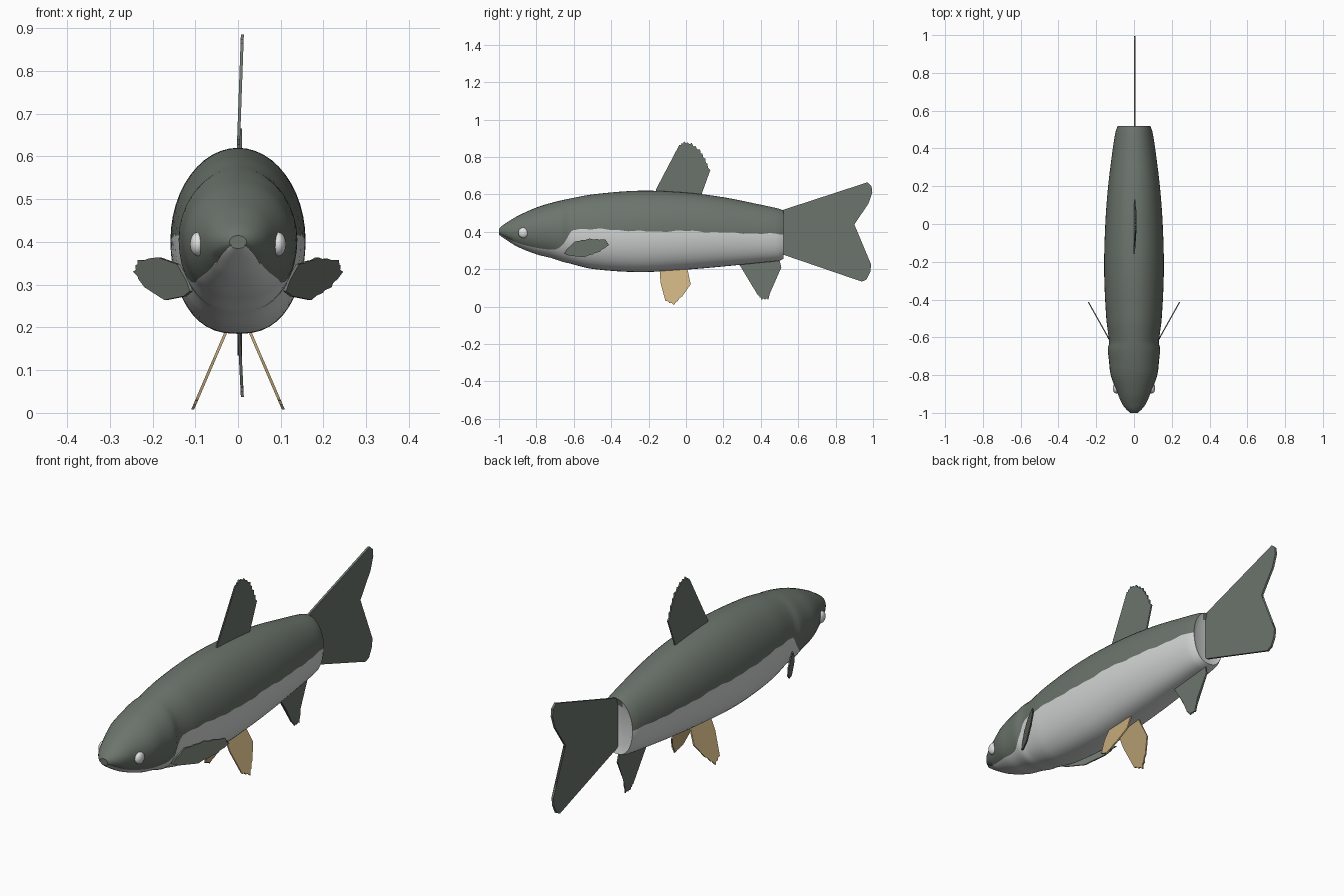
import bpy, bmesh, math
from mathutils import Vector

cube = bpy.data.objects.get("Cube")
if cube:
    bpy.data.objects.remove(cube, do_unlink=True)


def material(name, rgb):
    m = bpy.data.materials.new(name)
    m.use_nodes = True
    m.diffuse_color = (*rgb, 1)
    bsdf = m.node_tree.nodes["Principled BSDF"]
    bsdf.inputs["Base Color"].default_value = (*rgb, 1)
    bsdf.inputs["Roughness"].default_value = 0.7
    return m


DARK = material("grey_green", (0.15, 0.175, 0.15))
PALE = material("pale_belly", (0.65, 0.67, 0.66))
TAN = material("tan_fin", (0.58, 0.42, 0.21))
WHITE = material("eye_white", (0.75, 0.76, 0.76))


def finish(bm, name, mats, smooth=False):
    bmesh.ops.recalc_face_normals(bm, faces=bm.faces)
    mesh = bpy.data.meshes.new(name)
    bm.to_mesh(mesh)
    bm.free()
    obj = bpy.data.objects.new(name, mesh)
    bpy.context.collection.objects.link(obj)
    for m in mats:
        mesh.materials.append(m)
    if smooth:
        bpy.ops.object.select_all(action="DESELECT")
        obj.select_set(True)
        bpy.context.view_layer.objects.active = obj
        bpy.ops.object.shade_smooth_by_angle(angle=math.radians(40))
    return obj


def sample(rows, y):
    """Smooth interpolation of every column of rows at position y."""
    last = len(rows) - 1
    i = max(k for k in range(last) if k == 0 or rows[k][0] <= y)
    a, b = rows[i], rows[i + 1]
    before, after = rows[max(i - 1, 0)], rows[min(i + 2, last)]
    d = b[0] - a[0]
    t = (y - a[0]) / d
    out = []
    for c in range(1, len(a)):
        m0 = (b[c] - before[c]) / (b[0] - before[0]) * d
        m1 = (after[c] - a[c]) / (after[0] - a[0]) * d
        out.append((2*t**3 - 3*t*t + 1) * a[c] + (t**3 - 2*t*t + t) * m0
                   + (3*t*t - 2*t**3) * b[c] + (t**3 - t*t) * m1)
    return out


# Body sections: y, belly height, back height, half width
SECTIONS = [
    (-1, .385, .415, .02), (-.98, .37, .435, .042), (-.95, .35, .455, .064),
    (-.9, .32, .485, .086), (-.8, .28, .53, .123), (-.72, .26, .555, .133),
    (-.66, .24, .57, .139), (-.63, .233, .576, .132), (-.5, .202, .6, .147),
    (-.25, .185, .62, .158), (0, .198, .61, .152), (.2, .215, .585, .137),
    (.4, .235, .545, .112), (.5, .246, .523, .095), (.52, .255, .515, .085)]
# Lower edge of the dark back and gill covers: y, height
EDGE = [(-1, .392), (-.95, .364), (-.9, .34), (-.8, .315), (-.7, .306),
        (-.66, .33), (-.63, .375), (-.61, .408), (-.5, .415), (-.2, .402),
        (0, .405), (.2, .396), (.52, .388)]


# Body: rings that follow the colour edge, so it stays a clean line
def build_body():
    bm = bmesh.new()
    half, steps = 24, 90
    rings = []
    for i in range(steps + 1):
        y = -1 + 1.52 * (i / steps) ** 1.3
        low, high, width = sample(SECTIONS, y)
        edge = sample(EDGE, y)[0]
        if y > -.6:
            edge += .004 * math.sin(45 * y) * math.sin(17 * y)
        mid, h = (low + high) / 2, (high - low) / 2
        a = math.asin(max(-.92, min(.92, (edge - mid) / h)))
        angles = [a + (math.pi - 2 * a) * k / half for k in range(half)]
        angles += [math.pi - a + (math.pi + 2 * a) * k / half for k in range(half)]
        ring = []
        for k, t in enumerate(angles):
            c, s = math.cos(t), math.sin(t)
            x = width * math.copysign(abs(c) ** (.8 if s < 0 else 1), c)
            if y < -.93 and k in (0, half):     # mouth crease
                x *= .82
            ring.append(bm.verts.new((x, y, mid + h * s)))
        rings.append(ring)
    # Dished tail end
    centre = sum((v.co for v in rings[-1]), Vector()) / (2 * half)
    rings.append([bm.verts.new(centre + (v.co - centre) * .75 - Vector((0, .01, 0)))
                  for v in rings[-1]])
    count = 2 * half
    for r, (one, two) in enumerate(zip(rings, rings[1:])):
        for k in range(count):
            n = (k + 1) % count
            f = bm.faces.new((one[k], one[n], two[n], two[k]))
            dark = k < half
            if r == steps:
                dark = f.calc_center_median().z > .49
            f.material_index = 0 if dark else 1
    bm.faces.new(rings[0]).material_index = 0
    bm.faces.new(rings[-1]).material_index = 1
    return finish(bm, "body", [DARK, PALE], True)


build_body()


# Fins: thin plates from a side outline, placed across by a rule for x
def fin(name, outline, across, mat, ragged=(), thick=.007):
    middle = (sum(p[0] for p in outline) / len(outline),
              sum(p[1] for p in outline) / len(outline))
    pts = []
    for i, p in enumerate(outline):
        pts.append(p)
        if i in ragged:     # notches between the ray tips
            q = outline[(i + 1) % len(outline)]
            for t in (.3, .45, .75):
                pull = .06 if t != .45 else 0
                pts.append(tuple((p[c] * (1 - t) + q[c] * t) * (1 - pull)
                                 + middle[c] * pull for c in (0, 1)))
    bm = bmesh.new()
    sides = [[bm.verts.new((across(y, z) + o, y, z)) for y, z in pts]
             for o in (-thick / 2, thick / 2)]
    for s in sides:
        bm.faces.new(s)
    for i in range(len(pts)):
        j = (i + 1) % len(pts)
        bm.faces.new((sides[0][i], sides[0][j], sides[1][j], sides[1][i]))
    bmesh.ops.triangulate(bm, faces=[f for f in bm.faces if len(f.verts) > 4])
    return finish(bm, name, [mat])


fin("dorsal_fin",
    [(-.16, .61), (-.16, .628), (-.12, .64), (-.035, .866), (-.01, .885),
     (.03, .875), (.075, .84), (.105, .79), (.13, .73), (.083, .6), (.06, .58)],
    lambda y, z: .01 * (z - .6) / .28, DARK, range(3, 8))

fin("tail_fin",
    [(.5, .5), (.52, .518), (.94, .655), (.97, .665), (.992, .645), (.996, .61),
     (.975, .55), (.9, .44), (.882, .395), (.89, .34), (.905, .31), (.945, .29),
     (.97, .265), (.99, .225), (.985, .185), (.965, .145), (.94, .134),
     (.52, .278), (.5, .29)],
    lambda y, z: .004, DARK, thick=.01)

fin("anal_fin",
    [(.287, .24), (.287, .222), (.35, .13), (.385, .06), (.405, .037),
     (.44, .037), (.46, .115), (.51, .21), (.5, .25), (.4, .26)],
    lambda y, z: .01 * (.24 - z) / .2, DARK, (3, 4, 5))

for side, label in ((1, "left"), (-1, "right")):
    fin(label + "_pelvic_fin",
        [(-.14, .215), (-.137, .13), (-.11, .03), (-.065, .008), (-.02, .055),
         (.025, .12), (.005, .215)],
        lambda y, z: side * (.03 + (.185 - z) * .43), TAN, (2, 3))
    fin(label + "_pectoral_fin",
        [(-.65, .285), (-.634, .31), (-.596, .348), (-.516, .364), (-.43, .358),
         (-.412, .33), (-.46, .294), (-.543, .264), (-.623, .273)],
        lambda y, z: side * (.118 + (y + .634) * .56), DARK, range(2, 7))

    # Eyes: flattened balls set into the head
    bm = bmesh.new()
    bmesh.ops.create_uvsphere(bm, u_segments=24, v_segments=16, radius=.028)
    for v in bm.verts:
        v.co.x *= .65
        v.co += Vector((side * .094, -.869, .395))
    finish(bm, label + "_eye", [WHITE], True)
